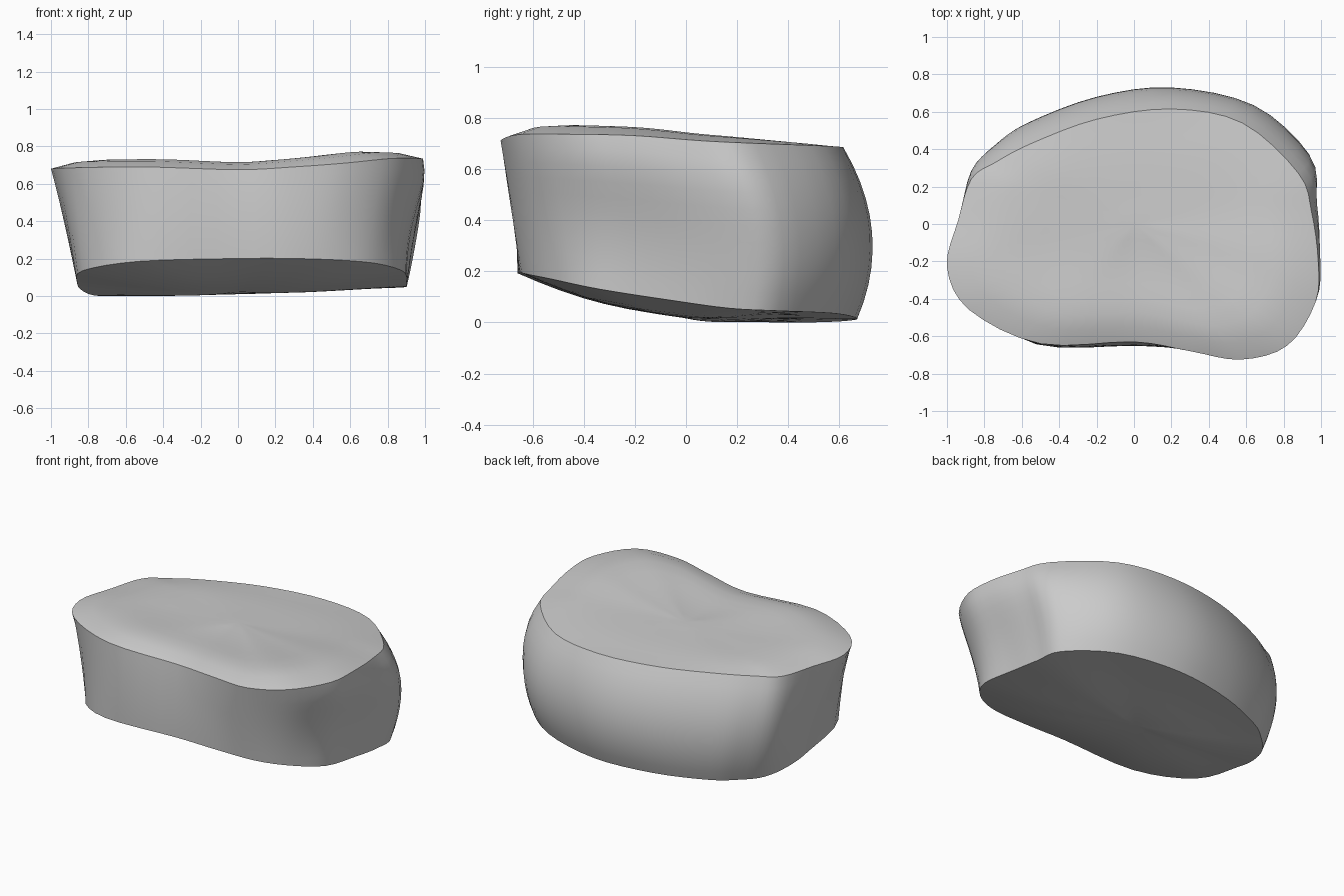
import bpy
import bmesh
import math
from mathutils import Vector

cube = bpy.data.objects.get("Cube")
if cube:
    bpy.data.objects.remove(cube, do_unlink=True)

# Control outlines, counter-clockwise from the middle of the front
TOP = [(0, -.63, .675), (.3, -.68, .69), (.57, -.725, .71), (.82, -.65, .735),
       (.97, -.42, .735), (.985, -.2, .73), (.95, .06, .71), (.88, .27, .7),
       (.58, .54, .69), (.2, .615, .685), (-.2, .56, .685), (-.55, .43, .685),
       (-.74, .33, .682), (-.87, .24, .68), (-.94, .02, .68), (-1, -.23, .68),
       (-.88, -.46, .685), (-.5, -.64, .69)]
WAIST = [(0, -.65), (.3, -.668), (.55, -.67), (.77, -.575),
         (.9, -.36), (.925, -.1), (.935, .16), (.92, .38),
         (.64, .635), (.2, .73), (-.2, .68), (-.57, .54),
         (-.73, .43), (-.845, .3), (-.885, .1), (-.91, -.1),
         (-.85, -.42), (-.51, -.645)]
BASE = [(0, -.65, .2), (.3, -.655, .2), (.57, -.63, .19), (.76, -.53, .17),
        (.885, -.34, .13), (.9, -.05, .085), (.9, .17, .055), (.87, .36, .045),
        (.6, .58, .035), (.2, .67, .015), (-.2, .62, .005), (-.52, .5, 0),
        (-.66, .4, 0), (-.77, .28, .003), (-.835, .12, .03), (-.86, -.06, .07),
        (-.83, -.41, .135), (-.53, -.64, .185)]
STEPS = 4        # points per outline span
WALL = 10        # rings up the side wall
CAP = 8          # rings across each end face


def smooth_loop(points):
    """Closed Catmull-Rom curve through the points."""
    pts = [Vector((*p, 0)) if len(p) == 2 else Vector(p) for p in points]
    n = len(pts)
    out = []
    for i in range(n):
        a, b, c, d = (pts[(i + k) % n] for k in (-1, 0, 1, 2))
        for k in range(STEPS):
            t = k / STEPS
            out.append(.5 * (2 * b + (c - a) * t + (2 * a - 5 * b + 4 * c - d) * t ** 2
                             + (3 * b - a - 3 * c + d) * t ** 3))
    return out


def wall_ring(low, mid, high, t, m=.4):
    """Ring at height t of the bulging wall; the waist lies at m."""
    ring = []
    for a, b, c in zip(low, mid, high):
        p = (a * (t - m) * (t - 1) / m + b * t * (t - 1) / (m * (m - 1))
             + c * t * (t - m) / (1 - m))
        p.z = a.z + (c.z - a.z) * t
        # Shoulder below the rim on the left side
        p.x += .04 * max(0, p.x) ** 6 * math.sin(math.pi * t ** 2.5)
        ring.append(p)
    return ring


def cap_ring(rim, s, centre, swell):
    """Rim scaled by s towards the centre, raised by the swell rule."""
    ring = []
    for p in rim:
        q = centre.lerp(p, s)
        q.z += swell(q, s)
        ring.append(q)
    return ring


def top_swell(p, s):
    return (.016 + .024 * p.x ** 2 - .03 * p.y) * math.sin(math.pi * s ** 2.2)


def base_swell(p, s):
    return min(0, -.018 + .045 * p.y) * math.sin(math.pi * s ** .8)


low, mid, high = smooth_loop(BASE), smooth_loop(WAIST), smooth_loop(TOP)
low_centre, top_centre = Vector((0, 0, .022)), Vector((0, 0, .715))

# Rings from the base centre, over the wall, to the top centre
rings = [cap_ring(low, i / CAP, low_centre, base_swell) for i in range(1, CAP)]
rings += [wall_ring(low, mid, high, i / WALL) for i in range(WALL + 1)]
rings += [cap_ring(high, i / CAP, top_centre, top_swell) for i in range(CAP - 1, 0, -1)]
floor = min(p.z for ring in rings for p in ring)

bm = bmesh.new()
loops = [[bm.verts.new((p.x, p.y, p.z - floor)) for p in ring] for ring in rings]
n = len(low)
for lower, upper in zip(loops, loops[1:]):
    for i in range(n):
        j = (i + 1) % n
        bm.faces.new((lower[i], lower[j], upper[j], upper[i]))
for loop, centre in ((loops[0], low_centre), (loops[-1], top_centre)):
    tip = bm.verts.new((centre.x, centre.y, centre.z - floor))
    for i in range(n):
        bm.faces.new((loop[i], loop[(i + 1) % n], tip))
bmesh.ops.recalc_face_normals(bm, faces=bm.faces)

mesh = bpy.data.meshes.new("bone_body")
bm.to_mesh(mesh)
bm.free()
body = bpy.data.objects.new("bone_body", mesh)
bpy.context.collection.objects.link(body)

# Plain grey material
grey = bpy.data.materials.new("light_grey")
grey.use_nodes = True
colour = (.6, .6, .6, 1)
grey.diffuse_color = colour
shader = next(x for x in grey.node_tree.nodes if x.type == 'BSDF_PRINCIPLED')
shader.inputs["Base Color"].default_value = colour
mesh.materials.append(grey)

# Smooth sides and ends with crisp rims
bpy.ops.object.select_all(action='DESELECT')
body.select_set(True)
bpy.context.view_layer.objects.active = body
bpy.ops.object.shade_smooth_by_angle(angle=math.radians(30))
